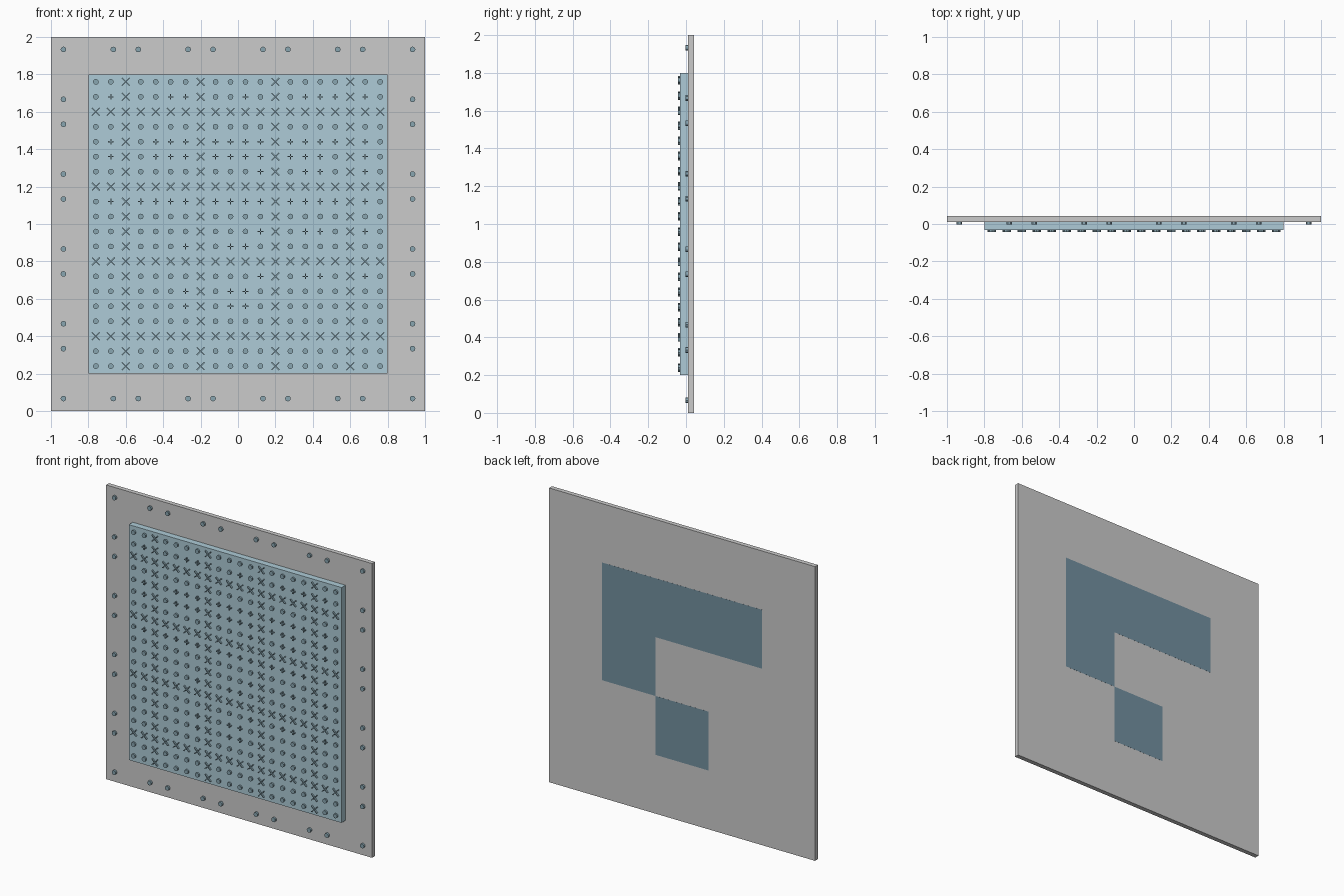
import bpy, bmesh, math
from mathutils import Matrix, Vector

if "Cube" in bpy.data.objects:
    bpy.data.objects.remove(bpy.data.objects["Cube"])


def material(name, rgb):
    m = bpy.data.materials.new(name)
    m.diffuse_color = (*rgb, 1)
    m.use_nodes = True
    m.node_tree.nodes["Principled BSDF"].inputs["Base Color"].default_value = m.diffuse_color
    return m


BLUE = material("slab_blue", (0.42, 0.60, 0.68))
DARK = material("inlay_blue", (0.17, 0.28, 0.35))
STUD = material("stud_blue", (0.25, 0.38, 0.44))


def add_box(bm, lo, hi, turn=0.0):
    """Box between two corners, turned about the y axis through its centre."""
    lo, hi = Vector(lo), Vector(hi)
    mat = (Matrix.Translation((lo + hi) / 2) @ Matrix.Rotation(turn, 4, 'Y')
           @ Matrix.Diagonal((*(hi - lo), 1)))
    bmesh.ops.create_cube(bm, size=1, matrix=mat)


def add_peg(bm, x, z, y0, y1, r):
    """Short round peg pointing along y."""
    mat = (Matrix.Translation((x, (y0 + y1) / 2, z))
           @ Matrix.Rotation(math.pi / 2, 4, 'X'))
    bmesh.ops.create_cone(bm, cap_ends=True, segments=12, radius1=r,
                          radius2=r, depth=abs(y1 - y0), matrix=mat)


def add_cross(bm, x, z, y0, y1, arm, width, turn):
    """Two crossed thin bars."""
    for k in (0, math.pi / 2):
        add_box(bm, (x - arm, y0, z - width / 2),
                (x + arm, y1, z + width / 2), turn + k)


def finish(bm, name, mat=None, smooth=False):
    me = bpy.data.meshes.new(name)
    bm.to_mesh(me)
    bm.free()
    ob = bpy.data.objects.new(name, me)
    bpy.context.collection.objects.link(ob)
    if mat:
        me.materials.append(mat)
    if smooth:
        bpy.ops.object.select_all(action='DESELECT')
        ob.select_set(True)
        bpy.context.view_layer.objects.active = ob
        bpy.ops.object.shade_smooth_by_angle()


# depth levels, from front to back
TIP, FACE, PLATE, BACK = -0.0425, -0.031, 0.0115, 0.0425

# back plate
bm = bmesh.new()
add_box(bm, (-1, PLATE, 0), (1, BACK, 2))
finish(bm, "back_plate")

# raised front slab
bm = bmesh.new()
add_box(bm, (-0.8, FACE, 0.2), (0.8, PLATE + 0.005, 1.8))
finish(bm, "front_slab", BLUE)

# flush dark tiles on the back
bm = bmesh.new()
for x0, z0, x1, z1 in ((-0.6, 1.2, 0.6, 1.6), (0.2, 0.8, 0.6, 1.2),
                       (-0.2, 0.4, 0.2, 0.8)):
    add_box(bm, (x0, BACK - 0.002, z0), (x1, BACK + 0.0005, z1))
finish(bm, "back_tiles", DARK)

# rivets around the border: a pair on each 0.4 tile
spots = [0.4 * t + s * 0.1333 for t in range(-2, 3) for s in (-1, 1)]
bm = bmesh.new()
for x in spots:
    for z in spots:
        if max(abs(x), abs(z)) > 0.9:
            add_peg(bm, x, z + 1, -0.002, PLATE + 0.004, 0.015)
finish(bm, "border_rivets", STUD, True)

# stud field: o = round peg, + = small cross, tile seams carry diagonal crosses
ROWS = (
    "oo oooo oooo oooo oo",
    "o+ oo++ oo+o o+++ +o",
    "",
    "oo oooo oooo oooo oo",
    "o+ o+++ ++++ ++++ +o",
    "o+ o+++ ++++ +++o +o",
    "oo oooo ooo+ o++o +o",
    "",
    "o+ ++++ ++++ ++++ +o",
    "oo oooo oooo oooo oo",
    "oo oooo ooo+ o++o +o",
    "oo ooo+ o++o oooo oo",
    "",
    "oo oooo ooo+ o++o +o",
    "oo ooo+ o++o oooo oo",
    "oo ooo+ o++o oooo oo",
    "",
    "oo ooo+ o+++ oooo oo",
    "oo oooo oooo oooo oo",
)
ROWS = ROWS[:17] + ("",) + ROWS[17:] if len(ROWS) > 20 else ROWS
pegs, plus, diag = bmesh.new(), bmesh.new(), bmesh.new()
base = FACE + 0.003
for j in range(20):
    row = {k: r for k, r in enumerate(ROWS)}.get(j, "oo oooo oooo oooo oo")
    for i in range(20):
        x, z = -0.76 + 0.08 * i, 1.76 - 0.08 * j
        if i % 5 == 2 or j % 5 == 2:
            add_cross(diag, x, z, TIP, base, 0.029, 0.006, math.pi / 4)
        elif row and row[i] == "+":
            add_cross(plus, x, z, TIP, base, 0.015, 0.006, 0)
        else:
            add_peg(pegs, x, z, TIP, base, 0.015)
finish(pegs, "round_studs", STUD, True)
finish(plus, "plus_studs", STUD)
finish(diag, "seam_crosses", STUD)
